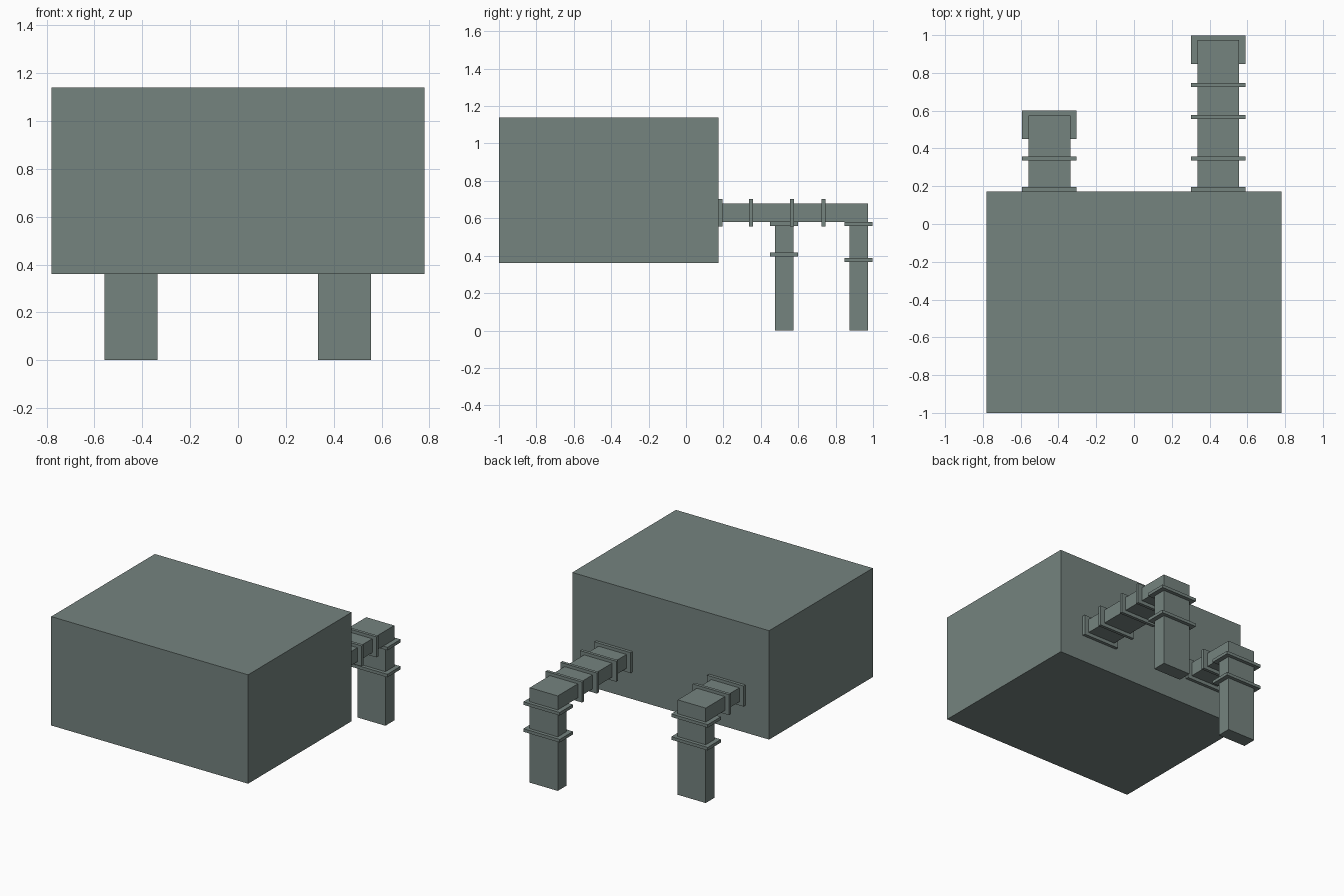
import bpy
import bmesh
from mathutils import Matrix

if "Cube" in bpy.data.objects:
    bpy.data.objects.remove(bpy.data.objects["Cube"])

# Dark grey-green paint
paint = bpy.data.materials.new("dark_paint")
paint.diffuse_color = (0.178, 0.227, 0.212, 1)
paint.use_nodes = True
paint.node_tree.nodes["Principled BSDF"].inputs["Base Color"].default_value = paint.diffuse_color


def make_mesh(name, verts, faces):
    mesh = bpy.data.meshes.new(name)
    mesh.from_pydata(verts, [], faces)
    bm = bmesh.new()
    bm.from_mesh(mesh)
    bmesh.ops.recalc_face_normals(bm, faces=bm.faces)
    bm.to_mesh(mesh)
    bm.free()
    mesh.materials.append(paint)
    obj = bpy.data.objects.new(name, mesh)
    bpy.context.collection.objects.link(obj)


def box(name, lo, hi):
    bpy.ops.mesh.primitive_cube_add(size=1)
    obj = bpy.context.object
    obj.name = name
    size = [b - a for a, b in zip(lo, hi)]
    mid = [(a + b) / 2 for a, b in zip(lo, hi)]
    obj.data.transform(Matrix.Translation(mid) @ Matrix.Diagonal((*size, 1)))
    obj.data.materials.append(paint)


def flange(name, outer, inner, lo, hi, place):
    # Rectangular collar around a duct; place maps (u, v, along) to xyz
    def corners(r):
        u0, u1, v0, v1 = r
        return [(u0, v0), (u1, v0), (u1, v1), (u0, v1)]
    verts = [place(u, v, w) for w in (lo, hi) for r in (outer, inner) for u, v in corners(r)]
    faces = []
    for i in range(4):
        j = (i + 1) % 4
        faces += [(i, i + 4, j + 4, j), (i + 8, j + 8, j + 12, i + 12),
                  (i, j, j + 8, i + 8), (i + 4, i + 12, j + 12, j + 4)]
    make_mesh(name, verts, faces)


WALL, Z0, Z1 = 0.173, 0.58, 0.68
HALF, RIM_X, RIM, THICK = 0.111, 0.144, 0.025, 0.022


def duct(side, cx, back, wall_rings, low_ring):
    # Elbow-shaped duct: out of the wall, then down to the ground
    x0, x1, front = cx - HALF, cx + HALF, back - 0.1
    path = [(WALL, Z0), (front, Z0), (front, 0), (back, 0), (back, Z1), (WALL, Z1)]
    verts = [(x, y, z) for x in (x0, x1) for y, z in path]
    faces = [tuple(range(6)), tuple(range(11, 5, -1))]
    faces += [(i, (i + 1) % 6, (i + 1) % 6 + 6, i + 6) for i in range(6)]
    make_mesh(side + "_duct", verts, faces)
    rx0, rx1 = cx - RIM_X, cx + RIM_X
    # Collars on the horizontal run
    for i, y in enumerate(wall_rings):
        flange(f"{side}_wall_collar_{i + 1}", (rx0, rx1, Z0 - RIM, Z1 + RIM - 0.003),
               (x0, x1, Z0, Z1), y, y + THICK, lambda u, v, w: (u, w, v))
    # Collars on the vertical drop
    for i, z in enumerate((Z0 - THICK, low_ring)):
        flange(f"{side}_drop_collar_{i + 1}", (rx0, rx1, front - RIM, back + RIM),
               (x0, x1, front, back), z, z + THICK, lambda u, v, w: (u, v, w))


# Main housing
box("housing", (-0.78, -1.0, 0.36), (0.78, WALL, 1.14))

# Two ducts behind the housing
duct("right", 0.446, 0.973, (WALL, 0.336, 0.556, 0.724), 0.365)
duct("left", -0.448, 0.575, (WALL, 0.336), 0.395)
